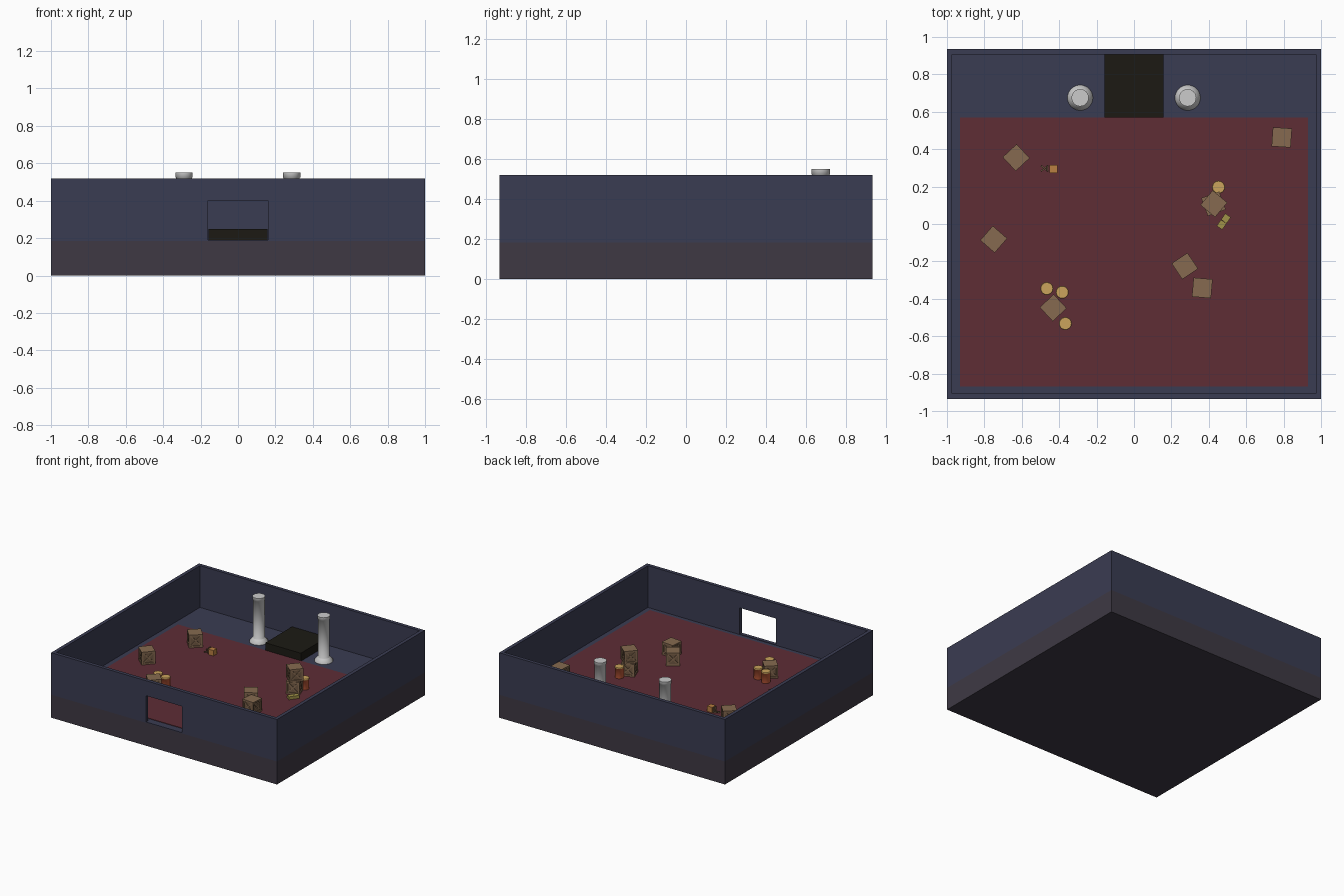
import bpy, bmesh, math
from mathutils import Matrix, Vector

if "Cube" in bpy.data.objects:
    bpy.data.objects.remove(bpy.data.objects["Cube"])

FLOOR, RUG, TOP = 0.185, 0.19, 0.52
HX, HY, T = 1.0, 0.935, 0.028


def mat(name, r, g, b):
    lin = lambda c: (c / 255 / 12.92) if c < 10 else ((c / 255 + 0.055) / 1.055) ** 2.4
    m = bpy.data.materials.new(name)
    m.diffuse_color = (lin(r), lin(g), lin(b), 1)
    m.use_nodes = True
    m.node_tree.nodes["Principled BSDF"].inputs["Base Color"].default_value = m.diffuse_color
    return m


BLUE = mat("slate_blue", 58, 60, 82)
STONE = mat("dark_stone", 62, 57, 68)
RED = mat("carpet_red", 94, 45, 53)
BLACK = mat("dais_black", 28, 26, 20)
WOOD = mat("crate_wood", 134, 106, 80)
DARKWOOD = mat("crate_panel", 112, 88, 66)
ORANGE = mat("barrel_orange", 196, 92, 58)
YELLOW = mat("lid_yellow", 203, 163, 92)
AMBER = mat("amber", 186, 128, 66)
OLIVE = mat("olive", 160, 146, 72)


def finish(name, bm, *mats):
    bmesh.ops.recalc_face_normals(bm, faces=bm.faces)
    me = bpy.data.meshes.new(name)
    bm.to_mesh(me)
    bm.free()
    for m in mats:
        if m:
            me.materials.append(m)
    return place(name, me)


def place(name, me, loc=(0, 0, 0), deg=0):
    ob = bpy.data.objects.new(name, me)
    ob.location = loc
    ob.rotation_euler.z = math.radians(deg)
    bpy.context.collection.objects.link(ob)
    return ob


def add_box(bm, c, s, rot=Matrix(), idx=0):
    m = Matrix.Translation(c) @ rot @ Matrix.Diagonal((*s, 1))
    r = bmesh.ops.create_cube(bm, size=1, matrix=m)
    for f in {f for v in r["verts"] for f in v.link_faces}:
        f.material_index = idx


def box(name, lo, hi, m):
    bm = bmesh.new()
    lo, hi = Vector(lo), Vector(hi)
    add_box(bm, (lo + hi) / 2, hi - lo)
    return finish(name, bm, m)


def prism(name, pts, vec, m):
    bm = bmesh.new()
    f = bm.faces.new([bm.verts.new(p) for p in pts])
    r = bmesh.ops.extrude_face_region(bm, geom=[f])
    bmesh.ops.translate(bm, vec=vec, verts=[v for v in r["geom"] if isinstance(v, bmesh.types.BMVert)])
    return finish(name, bm, m)


def lathe(name, prof, n, m, cap=None, cap_from=99):
    # rings of n sides; faces above profile index cap_from use the second material
    bm = bmesh.new()
    rings = [[bm.verts.new((r * math.cos(2 * math.pi * i / n), r * math.sin(2 * math.pi * i / n), z))
              for i in range(n)] for r, z in prof]
    for k in range(len(rings) - 1):
        for i in range(n):
            j = (i + 1) % n
            f = bm.faces.new((rings[k][i], rings[k][j], rings[k + 1][j], rings[k + 1][i]))
            f.smooth = True
            f.material_index = int(k >= cap_from)
    bm.faces.new(rings[0])
    bm.faces.new(rings[-1]).material_index = 1 if cap else 0
    for e in bm.edges:
        e.smooth = len(e.link_faces) < 2 or e.calc_face_angle(0) < math.radians(30)
    return finish(name, bm, m, cap)


# room: foundation, floor, walls and doorway
box("foundation", (-HX, -HY, 0), (HX, HY, FLOOR - 0.001), STONE)
ix, iy = HX - T, HY - T
box("floor", (-ix, -iy, FLOOR - 0.001), (ix, iy, FLOOR + 0.001), BLUE)
plan = [(-HX, -iy), (-ix, -iy), (-ix, iy), (ix, iy), (ix, -iy), (HX, -iy), (HX, HY), (-HX, HY)]
prism("side_and_back_walls", [(x, y, FLOOR - 0.001) for x, y in plan], (0, 0, TOP - FLOOR + 0.001), BLUE)
door = [(-HX, FLOOR - 0.001), (-0.16, FLOOR - 0.001), (-0.16, 0.40), (0.16, 0.40),
        (0.16, FLOOR - 0.001), (HX, FLOOR - 0.001), (HX, TOP), (-HX, TOP)]
prism("front_wall", [(x, -HY, z) for x, z in door], (0, T, 0), BLUE)
box("door_sill", (-0.16, -HY, FLOOR - 0.001), (0.16, -iy, RUG), BLUE)
box("carpet", (-0.93, -0.87, FLOOR), (0.93, 0.57, RUG), RED)
box("dais", (-0.157, 0.57, FLOOR), (0.157, iy, 0.25), BLACK)

# columns with flared feet
col = [(0.068, 0), (0.068, 0.008), (0.045, 0.034), (0.043, 0.036), (0.043, 0.338), (0.046, 0.34), (0.046, 0.365)]
left = lathe("column_left", col, 32, None)
left.location = (-0.288, 0.675, FLOOR)
place("column_right", left.data, (0.287, 0.675, FLOOR))

# crate: lid, base, posts, inset panels and crossed braces
S, B = 0.102, 0.013
bm = bmesh.new()
add_box(bm, (0, 0, S / 2), (S - 0.014, S - 0.014, S - 0.004), idx=1)
for z in (B / 2, S - B / 2):
    add_box(bm, (0, 0, z), (S, S, B))
for sx in (-1, 1):
    for sy in (-1, 1):
        add_box(bm, (sx * (S - B) / 2, sy * (S - B) / 2, S / 2), (B, B, S - 2 * B))
for k in range(4):
    turn = Matrix.Rotation(k * math.pi / 2, 4, "Z")
    for s in (-1, 1):
        tilt = turn @ Matrix.Rotation(s * math.pi / 4, 4, "Y")
        add_box(bm, turn @ Vector((0, -S / 2 + 0.005, S / 2)), (0.104, 0.006, 0.010), tilt)
crate = finish("crate", bm, WOOD, DARKWOOD)
crate.location, crate.rotation_euler.z = (-0.63, 0.355, RUG), math.radians(43)
for x, y, z, a in [(-0.75, -0.082, 0, 49), (0.79, 0.463, 0, -4), (0.425, 0.108, 0, 20), (0.427, 0.108, S, 50),
                   (0.272, -0.225, 0, 34), (0.365, -0.342, 0, -5), (-0.432, -0.448, 0, 43)]:
    place("crate", crate.data, (x, y, RUG + z), a)

# barrels with yellow lids
prof = [(0.032, 0), (0.033, 0.004), (0.033, 0.078), (0.0345, 0.079), (0.0345, 0.086), (0.032, 0.088)]
barrel = lathe("barrel", prof, 20, ORANGE, YELLOW, 2)
barrel.location = (0.452, 0.197, RUG)
for x, y in [(-0.466, -0.345), (-0.384, -0.365), (-0.367, -0.532)]:
    place("barrel", barrel.data, (x, y, RUG))

# small block with broken slats beside it
box("small_block", (-0.453, 0.272, RUG), (-0.409, 0.316, RUG + 0.044), AMBER)
bm = bmesh.new()
for a, z in ((38, 0.006), (-38, 0.016)):
    add_box(bm, (-0.478, 0.297, RUG + z), (0.05, 0.008, 0.01), Matrix.Rotation(math.radians(a), 4, "Z"))
add_box(bm, (-0.463, 0.297, RUG + 0.024), (0.008, 0.03, 0.044))
finish("broken_slats", bm, DARKWOOD)

# olive plank by the stacked crates
bm = bmesh.new()
for s in (-1, 1):
    add_box(bm, (s * 0.0205, 0, 0.012), (0.04, 0.036, 0.024))
plank = finish("plank", bm, OLIVE)
plank.location, plank.rotation_euler.z = (0.48, 0.013, RUG), math.radians(55)
